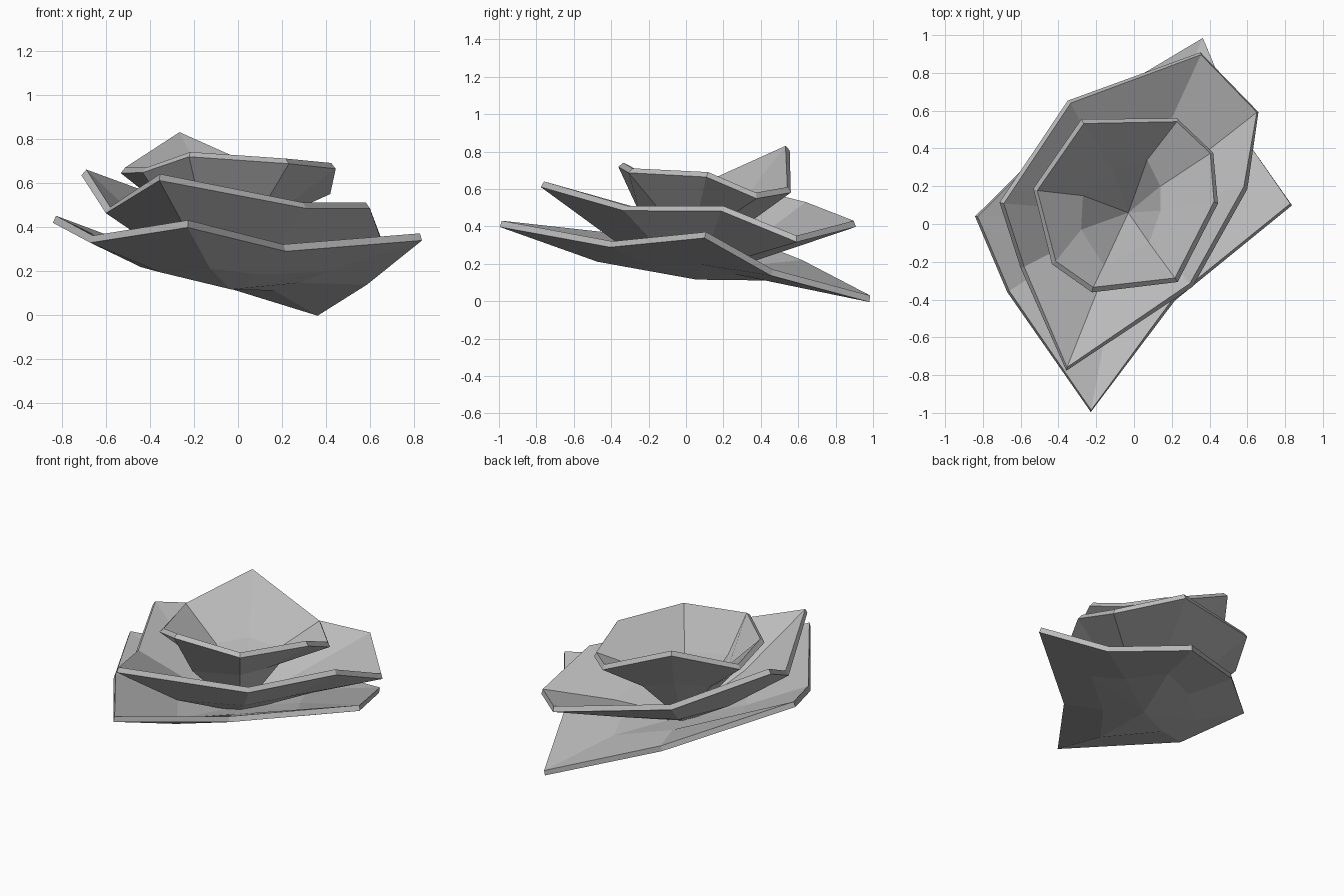
import bpy
import bmesh
from mathutils import Vector

default_cube = bpy.data.objects.get("Cube")
if default_cube:
    bpy.data.objects.remove(default_cube, do_unlink=True)

# Single grey material
grey = bpy.data.materials.new("plain_grey")
grey.use_nodes = True
colour = (0.5, 0.5, 0.5, 1)
grey.diffuse_color = colour
grey.node_tree.nodes["Principled BSDF"].inputs["Base Color"].default_value = colour

# All three layers grow out of one shared root
ROOT = Vector((-0.03, 0.06, 0.15))
WALL = 0.035


def petal_layer(name, rim_points, ring_height, ring_tilt, ring_points=None):
    """Faceted bowl: root point, a bend ring, then an irregular eight-sided rim."""
    rim = [Vector((x * 0.985, y * 0.985, z)) for x, y, z in rim_points]
    mean_height = sum(p.z for p in rim) / len(rim)

    ring = []
    for i, tip in enumerate(rim):
        bend = ROOT.lerp(tip, 0.5)
        if ring_points:
            bend.x, bend.y = ring_points[i]
        bend.z = ring_height + ring_tilt * (tip.z - mean_height)
        ring.append(bend)

    bm = bmesh.new()
    root = bm.verts.new(ROOT)
    ring_verts = [bm.verts.new(p) for p in ring]
    rim_verts = [bm.verts.new(p) for p in rim]
    count = len(rim)
    for i in range(count):
        j = (i + 1) % count
        bm.faces.new((root, ring_verts[i], ring_verts[j]))
        bm.faces.new((ring_verts[i], rim_verts[i], rim_verts[j], ring_verts[j]))
    mesh = bpy.data.meshes.new(name)
    bm.to_mesh(mesh)
    bm.free()
    mesh.materials.append(grey)

    layer = bpy.data.objects.new(name, mesh)
    bpy.context.collection.objects.link(layer)
    shell = layer.modifiers.new("wall", "SOLIDIFY")
    shell.thickness = WALL
    shell.offset = -1
    return layer


# Wide bottom layer, drooping at the back
petal_layer("outer_petals", [
    (-0.23, -1, 0.43), (0.21, -0.4, 0.32), (0.84, 0.11, 0.37), (0.59, 0.47, 0.17),
    (0.37, 1, 0.03), (-0.25, 0.63, 0.22), (-0.84, 0.04, 0.45), (-0.67, -0.36, 0.36),
], ring_height=0.21, ring_tilt=0.25)

# Middle layer
petal_layer("middle_petals", [
    (-0.36, -0.77, 0.64), (0.3, -0.32, 0.51), (0.59, 0.2, 0.51), (0.66, 0.6, 0.35),
    (0.36, 0.91, 0.43), (-0.34, 0.65, 0.53), (-0.7, 0.11, 0.66), (-0.59, -0.23, 0.49),
], ring_height=0.31, ring_tilt=0.25)

# Small top cup with a raised back
petal_layer("inner_petals", [
    (-0.22, -0.34, 0.74), (0.22, -0.29, 0.71), (0.43, 0.12, 0.69), (0.41, 0.38, 0.58),
    (0.23, 0.55, 0.61), (-0.27, 0.54, 0.83), (-0.52, 0.18, 0.67), (-0.42, -0.2, 0.67),
], ring_height=0.48, ring_tilt=0.2, ring_points=[
    (-0.16, -0.22), (0.08, -0.1), (0.14, 0.07), (0.14, 0.2),
    (0.07, 0.34), (-0.11, 0.28), (-0.27, 0.15), (-0.28, -0.03),
])
